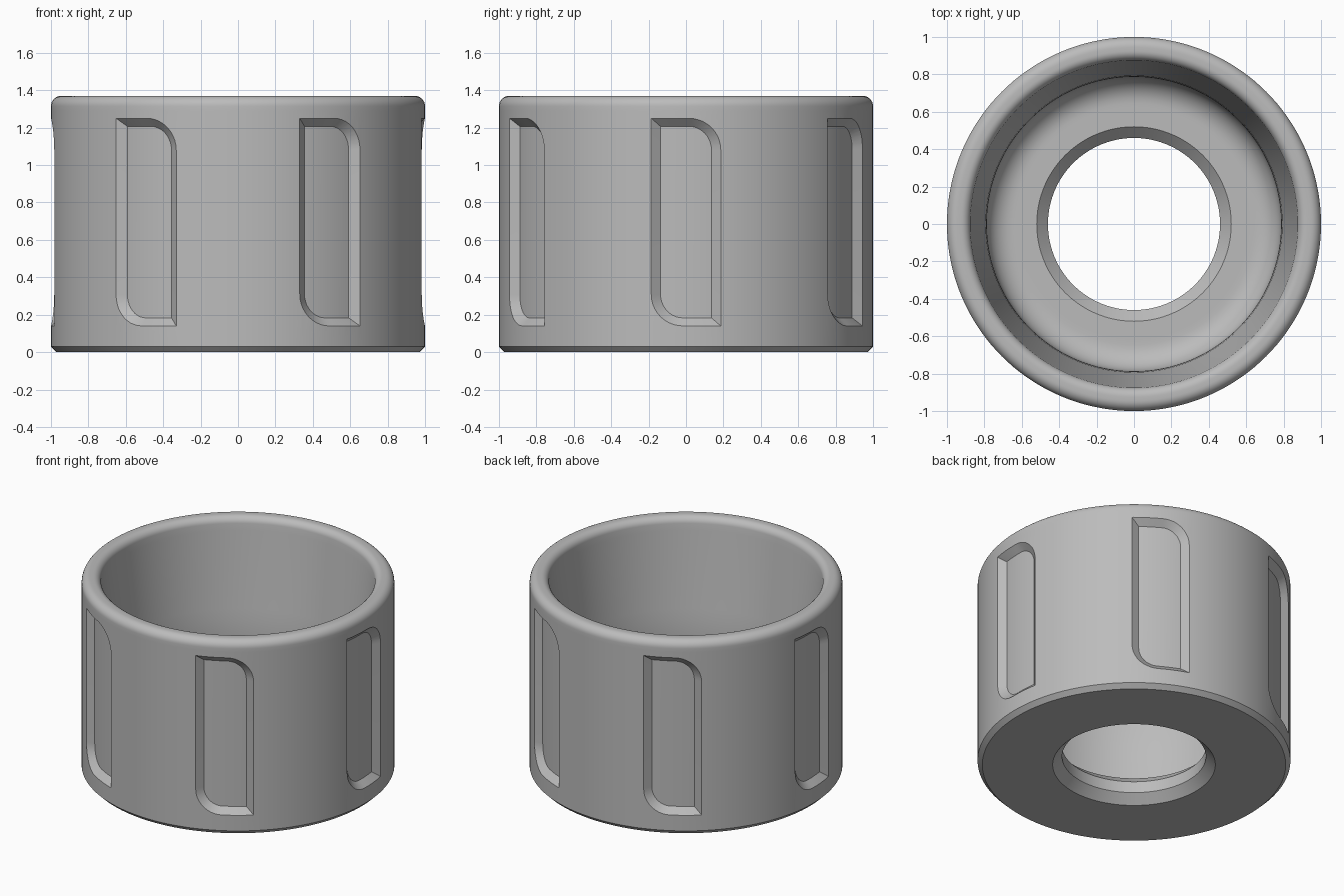
import bpy, bmesh
from math import sin, cos, pi, sqrt, radians

cube = bpy.data.objects.get("Cube")
if cube:
    bpy.data.objects.remove(cube, do_unlink=True)

SEGMENTS = 144
HEIGHT = 1.37

grey = bpy.data.materials.new("satin_grey")
grey.use_nodes = True
colour = (0.5, 0.5, 0.5, 1)
grey.diffuse_color = colour
grey.node_tree.nodes["Principled BSDF"].inputs["Base Color"].default_value = colour


def arc(cx, cz, radius, start, end, steps=8):
    """Points on a circular arc in the radius/height plane, in degrees."""
    angles = [radians(start + (end - start) * i / steps) for i in range(steps + 1)]
    return [(cx + radius * cos(a), cz + radius * sin(a)) for a in angles]


def new_object(name, bm):
    bmesh.ops.recalc_face_normals(bm, faces=bm.faces)
    mesh = bpy.data.meshes.new(name)
    bm.to_mesh(mesh)
    bm.free()
    obj = bpy.data.objects.new(name, mesh)
    bpy.context.collection.objects.link(obj)
    mesh.materials.append(grey)
    return obj


def revolve(name, profile):
    """Closed ring-shaped solid from a closed profile."""
    bm = bmesh.new()
    rings = []
    for s in range(SEGMENTS):
        a = 2 * pi * s / SEGMENTS
        rings.append([bm.verts.new((r * cos(a), r * sin(a), z)) for r, z in profile])
    n = len(profile)
    for s in range(SEGMENTS):
        a, b = rings[s], rings[(s + 1) % SEGMENTS]
        for i in range(n):
            j = (i + 1) % n
            bm.faces.new((a[i], b[i], b[j], a[j]))
    return new_object(name, bm)


# Cup: chamfered foot, rounded rim, tapered bore, filleted floor, chamfered hole
profile = [(0.52, 0), (0.97, 0), (1, 0.03), (1, 0.06), (1, 1.29)]
profile += arc(0.945, HEIGHT - 0.055, 0.055, 0, 90)
profile += arc(0.925, HEIGHT - 0.05, 0.05, 90, 173)
profile += [(0.871, 1.28), (0.802, 0.76), (0.793, 0.68), (0.788, 0.6), (0.787, 0.52)]
profile += arc(0.647, 0.34, 0.14, 0, -90)
profile += [(0.62, 0.2), (0.52, 0.2), (0.46, 0.14), (0.46, 0.06)]
cup = revolve("cup_body", profile)


def pocket_loop(inset):
    """Columns (t, low, high) of a panel with two opposite rounded corners."""
    w, low, high, rad = 0.186 - inset, 0.14 + inset, 1.25 - inset, 0.17 - inset
    offsets = [rad * (1 - cos(pi / 2 * i / 10)) for i in range(11)]
    ts = [-w + o for o in offsets] + [w - o for o in reversed(offsets)]

    def bulge(t):
        d = max(0, t - (w - rad))
        return rad - sqrt(max(0, rad * rad - d * d))
    return [(t, low + bulge(-t), high - bulge(t)) for t in ts]


def add_pocket(bm, angle, depth=0.043, lift=0.02):
    """Curved cutter with sloping walls, wrapped round the cup."""
    layers = []
    for radius, inset in ((1 + lift, -lift), (1 - depth, depth)):
        lows, highs = [], []
        for t, low, high in pocket_loop(inset):
            x, y = radius * cos(angle + t), radius * sin(angle + t)
            lows.append(bm.verts.new((x, y, low)))
            highs.append(bm.verts.new((x, y, high)))
        for i in range(len(lows) - 1):
            bm.faces.new((lows[i], lows[i + 1], highs[i + 1], highs[i]))
        layers.append(lows + highs[::-1])
    outer, inner = layers
    for i in range(len(outer)):
        j = (i + 1) % len(outer)
        bm.faces.new((outer[i], outer[j], inner[j], inner[i]))


# Six grip pockets cut into the outside wall
bm = bmesh.new()
for k in range(6):
    add_pocket(bm, k * pi / 3)
cutter = new_object("pocket_cutter", bm)
cutter.hide_render = True

cut = cup.modifiers.new("grip_pockets", "BOOLEAN")
cut.operation = "DIFFERENCE"
cut.solver = "EXACT"
cut.object = cutter
bpy.ops.object.select_all(action="DESELECT")
cup.select_set(True)
bpy.context.view_layer.objects.active = cup
bpy.ops.object.modifier_apply(modifier=cut.name)
bpy.data.objects.remove(cutter, do_unlink=True)
bpy.ops.object.shade_smooth_by_angle(angle=radians(25))
